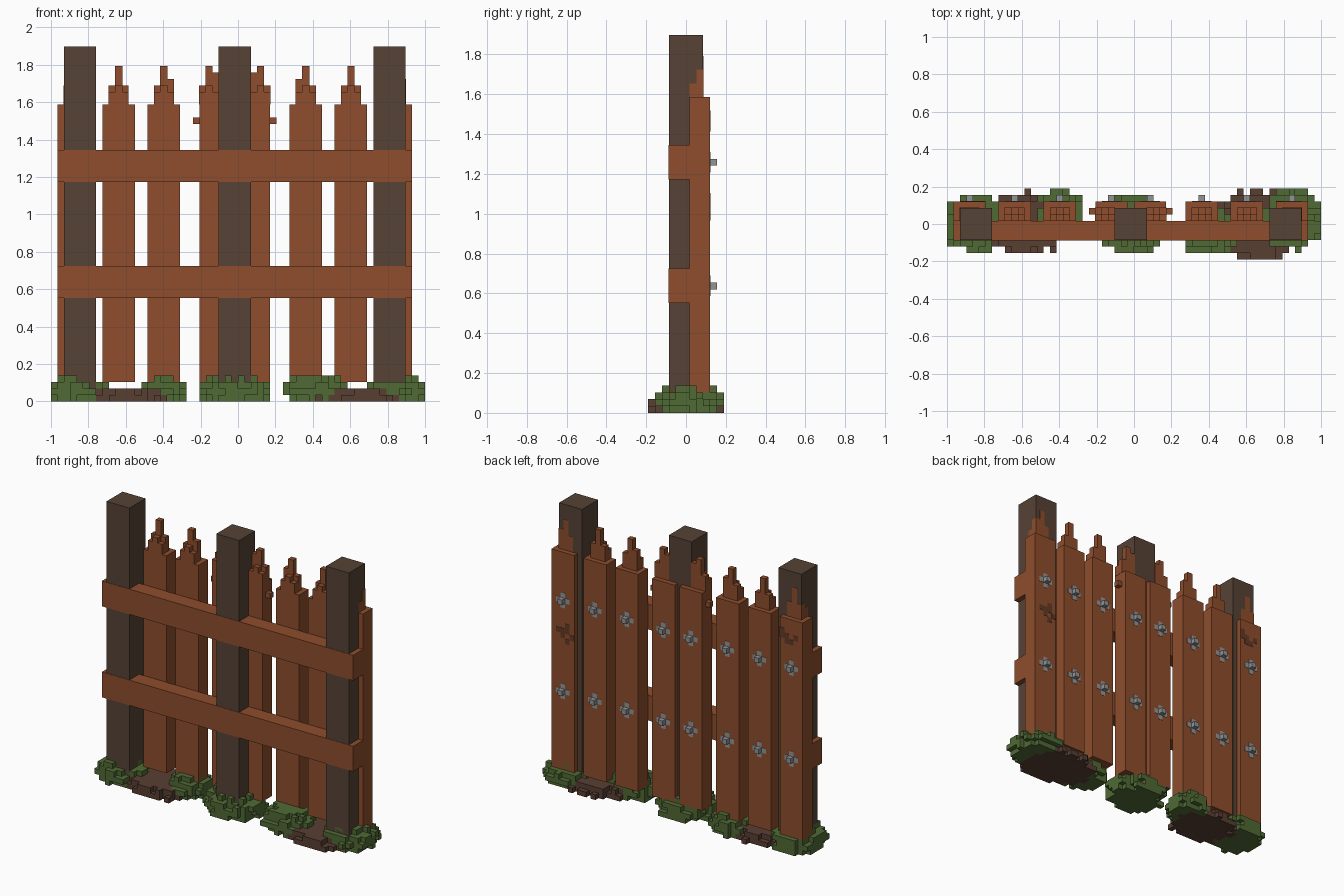
import bpy
import bmesh
import random
from mathutils import Vector

random.seed(4)
V = 2 / 58                      # size of one block
EPS = 0.06                      # small lift, in blocks, for flush details

if "Cube" in bpy.data.objects:
    bpy.data.objects.remove(bpy.data.objects["Cube"])


def material(name, rgb):
    lin = [((c / 255 + 0.055) / 1.055) ** 2.4 for c in rgb] + [1.0]
    m = bpy.data.materials.new(name)
    m.use_nodes = True
    m.diffuse_color = lin
    bsdf = m.node_tree.nodes["Principled BSDF"]
    bsdf.inputs["Base Color"].default_value = lin
    bsdf.inputs["Roughness"].default_value = 0.9
    return m


WOOD = material("orange brown wood", (142, 77, 44))
DARK = material("dark brown wood", (86, 66, 53))
GRASS = material("grass green", (80, 106, 52))
DIRT = material("dirt brown", (88, 62, 50))
STEEL = material("nail grey", (146, 148, 150))
KNOT = material("knot brown", (98, 58, 38))


def point(i, j, k):
    """Block grid position to model space."""
    return Vector(((i - 29) * V, (j - 5.5) * V, k * V))


def finish(name, bm, mat):
    mesh = bpy.data.meshes.new(name)
    bm.to_mesh(mesh)
    bm.free()
    mesh.materials.append(mat)
    obj = bpy.data.objects.new(name, mesh)
    bpy.context.collection.objects.link(obj)
    return obj


def boxes(name, mat, items):
    """One object from boxes given as (i0, i1, j0, j1, k0, k1) in blocks."""
    bm = bmesh.new()
    for i0, i1, j0, j1, k0, k1 in items:
        lo, hi = point(i0, j0, k0), point(i1, j1, k1)
        for v in bmesh.ops.create_cube(bm, size=1)["verts"]:
            v.co = [a + (b - a) * (c + 0.5) for a, b, c in zip(lo, hi, v.co)]
    return finish(name, bm, mat)


def voxels(name, mat, cells):
    """Outer skin of a set of unit blocks."""
    bm = bmesh.new()
    for cell in sorted(cells):
        for axis in range(3):
            for side in (0, 1):
                near = list(cell)
                near[axis] += 2 * side - 1
                if tuple(near) in cells:
                    continue
                u, w = (axis + 1) % 3, (axis + 2) % 3
                ring = []
                for a, b in ((0, 0), (1, 0), (1, 1), (0, 1)):
                    c = list(cell)
                    c[axis] += side
                    c[u] += a
                    c[w] += b
                    ring.append(bm.verts.new(point(*c)))
                bm.faces.new(ring if side else ring[::-1])
    bmesh.ops.remove_doubles(bm, verts=bm.verts, dist=1e-5)
    return finish(name, bm, mat)


# Posts
for name, i in (("right_post", 2), ("middle_post", 26), ("left_post", 50)):
    boxes(name, DARK, [(i, i + 5, 3, 8, 0.5, 55)])

# Rails, set flush in the posts
for name, k in (("lower_rail", 16), ("upper_rail", 34)):
    boxes(name, WOOD, [(1, 56, 3 - EPS, 6, k, k + 5)])

# Planks: first column, tip offset, heights of the three tip columns
PLANKS = [(1, 1, (49, 52, 49)), (8, 1, (49, 52, 49)), (15, 1, (49, 52, 50)),
          (23, 0, (49, 52, 51)), (29, 2, (51, 52, 49)), (37, 1, (50, 52, 49)),
          (44, 1, (49, 52, 49)), (51, 1, (49, 52, 50))]
for n, (i, off, tops) in enumerate(PLANKS, 1):
    parts = [(i, i + 5, 6, 9, 3, 46)]
    for c, top in enumerate(tops):
        t = i + off + c
        parts.append((t - EPS, t + 1 + EPS, 7, 8 + EPS, 46, top))
        parts.append((t - EPS, t + 1 + EPS, 6, 7, 46, 48 + (c == 1)))
    if n in (4, 5):             # small splinter on the side
        s = i - 1 if n == 4 else i + 5
        parts.append((s, s + 1, 7, 8, 43, 44))
    boxes(f"plank_{n}", WOOD, parts)

    # Nails: a projecting head on a flush cross
    nails = []
    for k in (18, 36):
        m = i + 2
        nails += [(m, m + 1, 8.5, 10, k, k + 1),
                  (m - 1, m + 2, 8.9, 9 + EPS, k, k + 1),
                  (m, m + 1, 8.9, 9 + EPS, k - 1, k + 2)]
    boxes(f"nails_{n}", STEEL, nails)

# Knots painted on the backs of the end planks
for name, spots in (("left_knot", ((52, 31), (53, 30), (52, 30), (54, 30), (53, 29), (51, 29), (52, 28))),
                    ("right_knot", ((5, 42), (4, 42), (4, 41), (3, 41), (2, 42), (5, 43)))):
    boxes(name, KNOT, [(i, i + 1, 8.9, 9 + EPS, k, k + 1) for i, k in spots])

# Dirt and grass clumps: ragged ellipsoids (centre, radii) in blocks
CLUMPS = [("right_dirt", DIRT, (12.3, 5.5, 0.8), (6.3, 4.9, 1.5), 2),
          ("left_dirt", DIRT, (47.3, 5.4, 0.8), (7.2, 5.6, 1.5), 2),
          ("grass_1", GRASS, (4.2, 5.6, 1.5), (4.5, 4.6, 2.7), 4),
          ("grass_2", GRASS, (17.5, 7.3, 1.5), (3.7, 3.9, 2.7), 4),
          ("grass_3", GRASS, (28.5, 5.5, 1.5), (5.7, 4.7, 2.7), 4),
          ("grass_4", GRASS, (41.0, 4.6, 1.5), (5.2, 3.8, 2.7), 4),
          ("grass_5", GRASS, (53.5, 6.2, 1.5), (4.6, 4.7, 2.7), 4)]
EXTRA = {"left_dirt": [(47, 0, 0), (48, 0, 0), (49, 0, 1), (50, 0, 1)],
         "grass_1": [(0, 5, 1), (0, 6, 1), (0, 5, 2)],
         "grass_2": [(16, 10, 1), (17, 10, 1), (20, 7, 1)],
         "grass_4": [(36, 4, 1)],
         "grass_5": [(57, 5, 1), (57, 6, 1), (53, 10, 1), (54, 10, 1)]}
used = set()
for name, mat, centre, radii, height in CLUMPS:
    cells = set(EXTRA.get(name, []))
    for i in range(58):
        for j in range(11):
            for k in range(height):
                d = sum(((p + 0.5 - c) / r) ** 2
                        for p, c, r in zip((i, j, k), centre, radii))
                if d + random.uniform(-0.2, 0.25) < 1:
                    cells.add((i, j, k))
    cells -= used
    used |= cells
    voxels(name, mat, cells)
